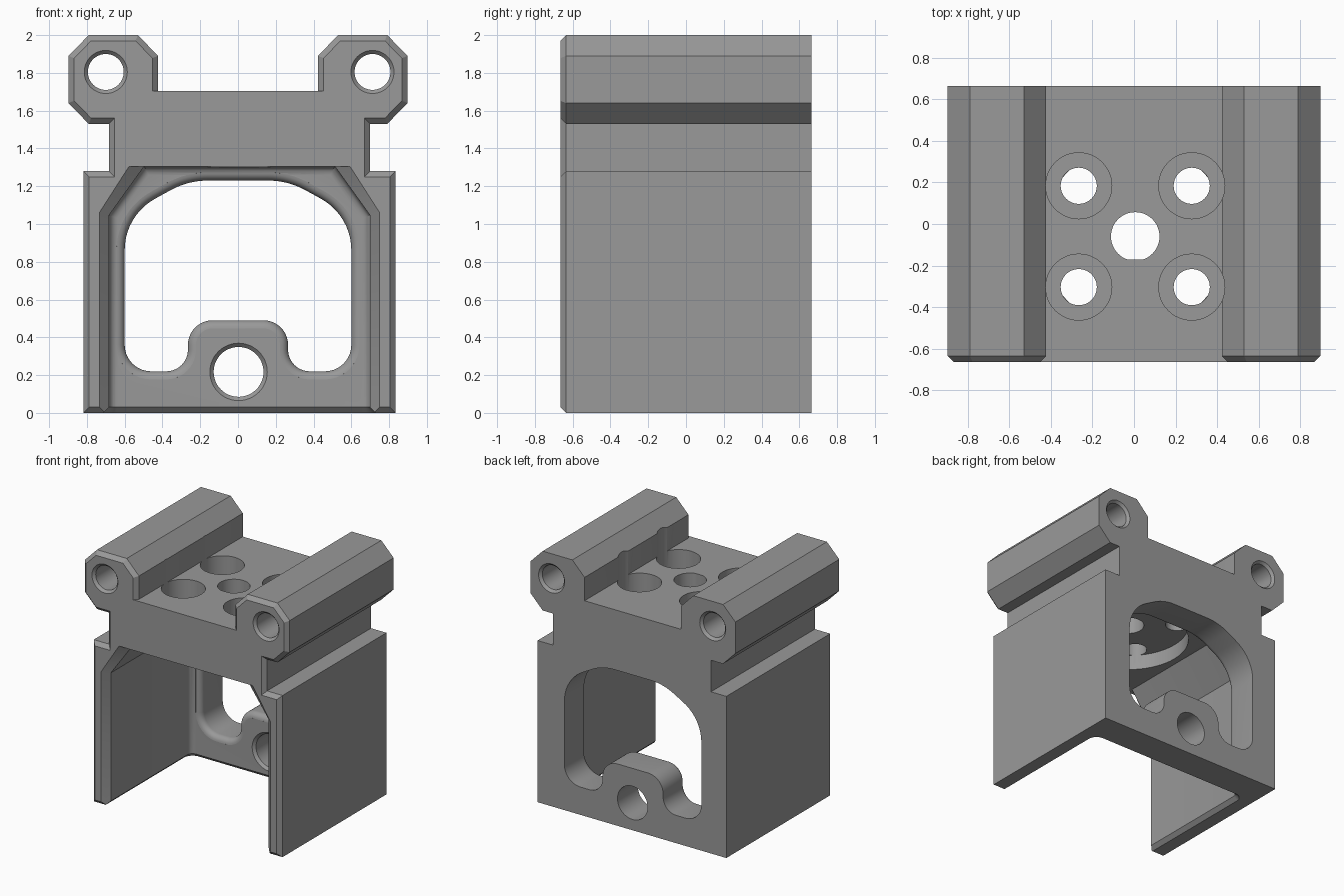
import bpy, bmesh, math
from mathutils import Vector

if "Cube" in bpy.data.objects:
    bpy.data.objects.remove(bpy.data.objects["Cube"])

CX = 0.008            # centre line of the body
FRONT, BACK = -0.665, 0.665

grey = bpy.data.materials.new("grey_plastic")
grey.diffuse_color = (0.32, 0.32, 0.32, 1)
grey.use_nodes = True
grey.node_tree.nodes["Principled BSDF"].inputs["Base Color"].default_value = grey.diffuse_color


def loft(name, rings):
    """Closed solid through rings of equal point count."""
    bm = bmesh.new()
    loops = [[bm.verts.new(p) for p in ring] for ring in rings]
    n = len(loops[0])
    for a, b in zip(loops, loops[1:]):
        for i in range(n):
            j = (i + 1) % n
            bm.faces.new((a[i], a[j], b[j], b[i]))
    bm.faces.new(loops[0])
    bm.faces.new(loops[-1])
    bmesh.ops.recalc_face_normals(bm, faces=bm.faces)
    mesh = bpy.data.meshes.new(name)
    bm.to_mesh(mesh)
    bm.free()
    mesh.materials.append(grey)
    obj = bpy.data.objects.new(name, mesh)
    bpy.context.collection.objects.link(obj)
    return obj


def at_y(pts, y):
    return [(p[0], y, p[1]) for p in pts]


def at_z(pts, z):
    return [(p[0], p[1], z) for p in pts]


def circle(cx, cy, r, n=48):
    return [(cx + r * math.cos(2 * math.pi * i / n),
             cy + r * math.sin(2 * math.pi * i / n)) for i in range(n)]


def mirrored(half, cx=0.0):
    """Left half outline (x, z, ...) -> full closed outline."""
    left = [(cx + p[0], *p[1:]) for p in half]
    return left + [(cx - p[0], *p[1:]) for p in reversed(half)]


def rounded(corners, steps=10):
    """Polygon with a fillet radius at each (x, z, r) corner."""
    out, n = [], len(corners)
    for i, (x, z, r) in enumerate(corners):
        p = Vector((x, z))
        a = (Vector(corners[i - 1][:2]) - p).normalized()
        b = (Vector(corners[(i + 1) % n][:2]) - p).normalized()
        if r == 0:
            out.append((x, z))
            continue
        half = a.angle(b) / 2
        c = p + (a + b).normalized() * (r / math.sin(half))
        tangent = r / math.tan(half)
        s, e = p + a * tangent - c, p + b * tangent - c
        a0 = math.atan2(s.y, s.x)
        turn = (math.atan2(e.y, e.x) - a0 + math.pi) % (2 * math.pi) - math.pi
        for k in range(steps + 1):
            t = a0 + turn * k / steps
            out.append((c.x + r * math.cos(t), c.y + r * math.sin(t)))
    return out


def offset(pts, d):
    """Mitred offset, outward for positive d."""
    n = len(pts)
    area = sum(pts[i - 1][0] * pts[i][1] - pts[i][0] * pts[i - 1][1] for i in range(n))
    s = 1 if area > 0 else -1
    out = []
    for i in range(n):
        p = Vector(pts[i])
        u = (p - Vector(pts[i - 1])).normalized()
        v = (Vector(pts[(i + 1) % n]) - p).normalized()
        nu, nv = Vector((u.y, -u.x)) * s, Vector((v.y, -v.x)) * s
        q = p + (nu + nv) * (d / (1 + nu.dot(nv)))
        out.append((q.x, q.y))
    return out


# Body: bracket outline with two top rails, bevelled at the front
outline = [(-0.827, 0), (-0.827, 1.28), (-0.692, 1.28), (-0.692, 1.53),
           (-0.79, 1.53), (-0.898, 1.64), (-0.898, 1.89), (-0.79, 2.0),
           (-0.53, 2.0), (-0.423, 1.89), (-0.423, 1.705)]
profile = [(x + (CX if z < 1.6 and abs(x) != 0.79 else 0), z) for x, z in mirrored(outline)]
inset = [(q[0], 1.705 if p[1] == 1.705 else q[1])
         for p, q in zip(profile, offset(profile, -0.03))]
body = loft("rail_bracket", [at_y(inset, FRONT), at_y(profile, FRONT + 0.03), at_y(profile, BACK)])

cutters = []

# Cavity: open at the front and bottom, flared mouth, filleted back edge
cavity = mirrored([(-0.692, -0.2), (-0.692, 1.045), (-0.505, 1.305)], CX)
mouth = mirrored([(-0.742, -0.2), (-0.742, 1.06), (-0.585, 1.305)], CX)
wide = mirrored([(-0.792, -0.2), (-0.792, 1.075), (-0.665, 1.305)], CX)
WALL, R = 0.39, 0.045
rings = [at_y(wide, FRONT - 0.05), at_y(mouth, FRONT), at_y(cavity, FRONT + 0.05)]
for k in range(7):
    t = k / 6 * math.pi / 2
    rings.append(at_y(offset(cavity, -R * (1 - math.cos(t))), WALL - R + R * math.sin(t)))
cutters.append(loft("cavity_cutter", rings))

# Chamfer around the open bottom of the cavity
plan = rounded([(CX - 0.692, -1, 0), (CX - 0.692, WALL, R), (CX + 0.692, WALL, R), (CX + 0.692, -1, 0)])
cutters.append(loft("bottom_chamfer_cutter", [at_z(offset(plan, 0.04), -0.01),
                                              at_z(offset(plan, -0.005), 0.035)]))

# Back window with a bump at the bottom and a rounded front edge
window = rounded(mirrored([(-0.265, 0.49, 0.13), (-0.265, 0.22, 0.115), (-0.6, 0.22, 0.14),
                           (-0.6, 1.045, 0.31), (-0.265, 1.23, 0.41)]))
rings = [at_y(window, BACK + 0.1)]
for k in range(7):
    t = k / 6 * math.pi / 2 * 0.97
    rings.append(at_y(offset(window, R * (1 - math.cos(t))), WALL + R - R * math.sin(t)))
rings.append(at_y(offset(window, R), WALL - 0.02))
cutters.append(loft("window_cutter", rings))


# Long holes along y, given as (y, radius) steps
def y_hole(name, x, z, steps):
    cutters.append(loft(name, [at_y(circle(x, z, r), y) for y, r in steps]))


y_hole("bump_hole_cutter", 0.003, 0.217,
       [(0.3, 0.152), (WALL, 0.152), (WALL + 0.02, 0.132), (0.8, 0.132)])
for x in (-0.70, 0.712):
    y_hole("rail_hole_cutter", x, 1.805,
           [(FRONT - 0.1, 0.114), (FRONT, 0.114), (FRONT + 0.02, 0.095),
            (BACK - 0.02, 0.095), (BACK, 0.114), (BACK + 0.1, 0.114)])

# Round motor recess in the cavity ceiling
MX, MY = 0.006, -0.06
cutters.append(loft("recess_cutter", [at_z(circle(MX, MY, 0.45, 64), z) for z in (1.30, 1.425)]))

# Centre hole with one flat side
d_hole = [(x, max(y, MY - 0.112)) for x, y in circle(MX, MY, 0.117)]
cutters.append(loft("centre_hole_cutter", [at_z(d_hole, z) for z in (1.36, 1.8)]))

# Four screw holes with deep counterbores
for sx in (-1, 1):
    for sy in (-1, 1):
        x, y = MX + sx * 0.272, MY + sy * 0.244
        cutters.append(loft("screw_cutter", [at_z(circle(x, y, r), z) for r, z in
                                             ((0.087, 1.36), (0.087, 1.53), (0.159, 1.53), (0.159, 2.1))]))

# Cut everything, then clear the cutters away
bpy.context.view_layer.objects.active = body
body.select_set(True)
for cutter in cutters:
    mod = body.modifiers.new("cut", 'BOOLEAN')
    mod.operation = 'DIFFERENCE'
    mod.solver = 'EXACT'
    mod.object = cutter
    bpy.ops.object.modifier_apply(modifier=mod.name)
    bpy.data.objects.remove(cutter, do_unlink=True)

bpy.ops.object.shade_smooth_by_angle(angle=math.radians(28))
